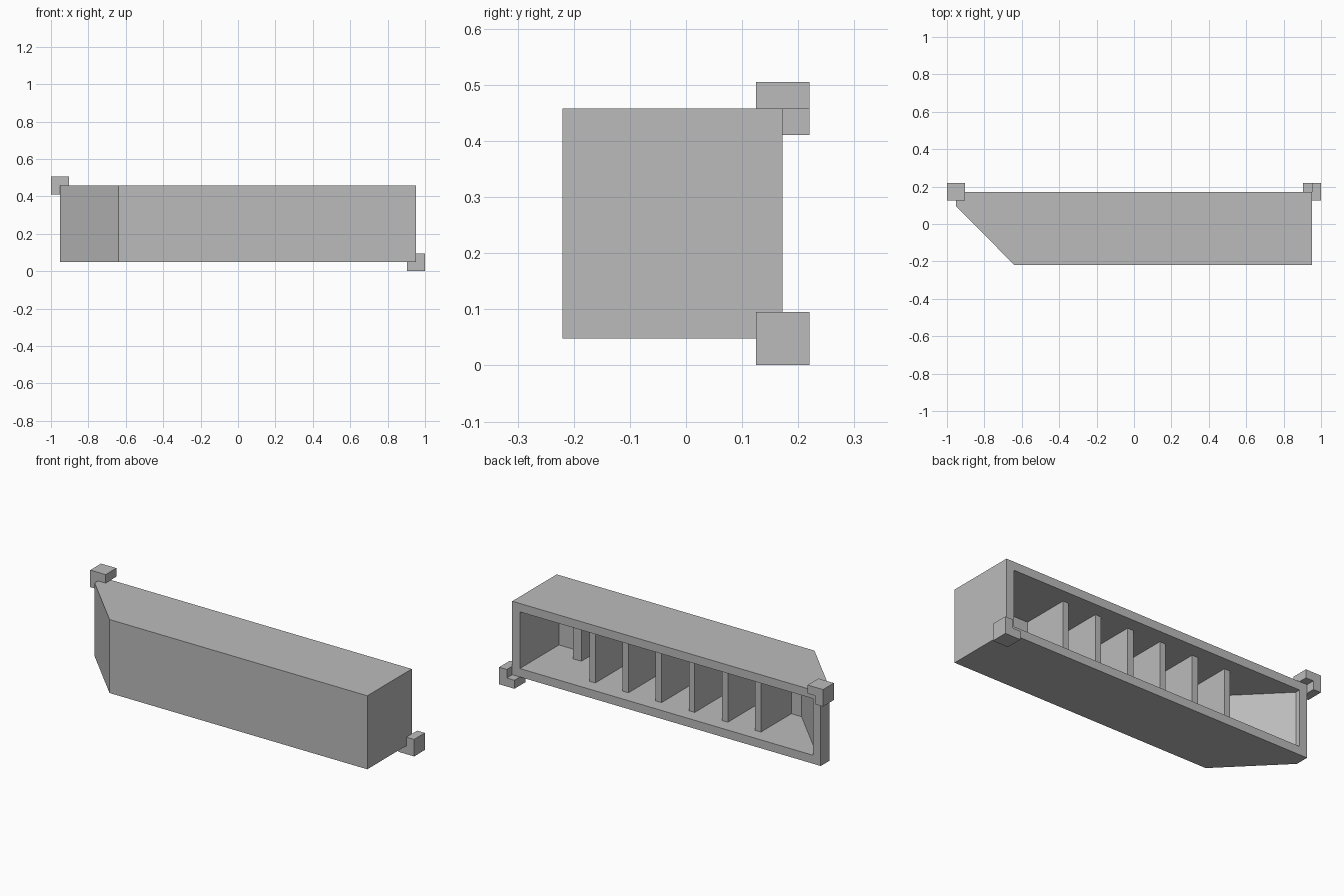
import bpy
import bmesh
from mathutils import Vector

default = bpy.data.objects.get("Cube")
if default:
    bpy.data.objects.remove(default, do_unlink=True)

# Single flat grey
grey = bpy.data.materials.new("plain grey")
grey.use_nodes = True
colour = (0.5, 0.5, 0.5, 1)
grey.diffuse_color = colour
grey.node_tree.nodes["Principled BSDF"].inputs["Base Color"].default_value = colour

END, FRONT, BACK = 0.952, -0.22, 0.172
BOTTOM, TOP = 0.048, 0.458
WALL = 0.047


def finish(bm, name):
    bmesh.ops.recalc_face_normals(bm, faces=bm.faces)
    mesh = bpy.data.meshes.new(name)
    bm.to_mesh(mesh)
    bm.free()
    mesh.materials.append(grey)
    obj = bpy.data.objects.new(name, mesh)
    bpy.context.collection.objects.link(obj)
    return obj


def prism(name, points, direction):
    """Extrude a flat outline along a direction."""
    bm = bmesh.new()
    face = bm.faces.new([bm.verts.new(p) for p in points])
    new = bmesh.ops.extrude_face_region(bm, geom=[face])["geom"]
    verts = [g for g in new if isinstance(g, bmesh.types.BMVert)]
    bmesh.ops.translate(bm, verts=verts, vec=Vector(direction))
    return finish(bm, name)


def box(name, x0, x1, y0, y1, z0, z1):
    outline = [(x0, y0, z0), (x1, y0, z0), (x1, y1, z0), (x0, y1, z0)]
    return prism(name, outline, (0, 0, z1 - z0))


def plan(inset, back, z):
    """Box outline from above, with one front corner cut off."""
    e, f = END - inset, FRONT + inset
    return [(e, f, z), (e, back, z), (-e, back, z),
            (-e, 0.096 + inset, z), (-0.639 + inset, f, z)]


# Housing, hollowed out from the back
housing = prism("housing", plan(0, BACK, BOTTOM), (0, 0, TOP - BOTTOM))
cavity = prism("cavity_cutter", plan(WALL, BACK + 0.1, BOTTOM + WALL),
               (0, 0, TOP - BOTTOM - 2 * WALL))
cavity.hide_render = True
cavity.hide_viewport = True
cut = housing.modifiers.new("hollow", "BOOLEAN")
cut.operation = "DIFFERENCE"
cut.solver = "EXACT"
cut.object = cavity

# Six upright dividers and one short post, from floor to ceiling
inner = (FRONT + WALL, BOTTOM + WALL, TOP - WALL)
for i in range(6):
    x = 0.2045 * (i - 2.5)
    box(f"divider_{i + 1}", x - 0.018, x + 0.018, inner[0], 0.095, inner[1], inner[2])
box("short_post", 0.70, 0.753, inner[0], -0.078, inner[1], inner[2])


# L-shaped corner brackets wrapped around opposite corners
def bracket(name, side, z_edge, up):
    def at(a, b):
        return (side * (END + a), 0.125, z_edge + up * b)
    t = 0.0475
    outline = [at(t, t), at(-t, t), at(-t, 0), at(0, 0), at(0, -t), at(t, -t)]
    return prism(name, outline, (0, 0.095, 0))


bracket("upper_right_bracket", -1, TOP, 1)
bracket("lower_left_bracket", 1, BOTTOM, -1)
